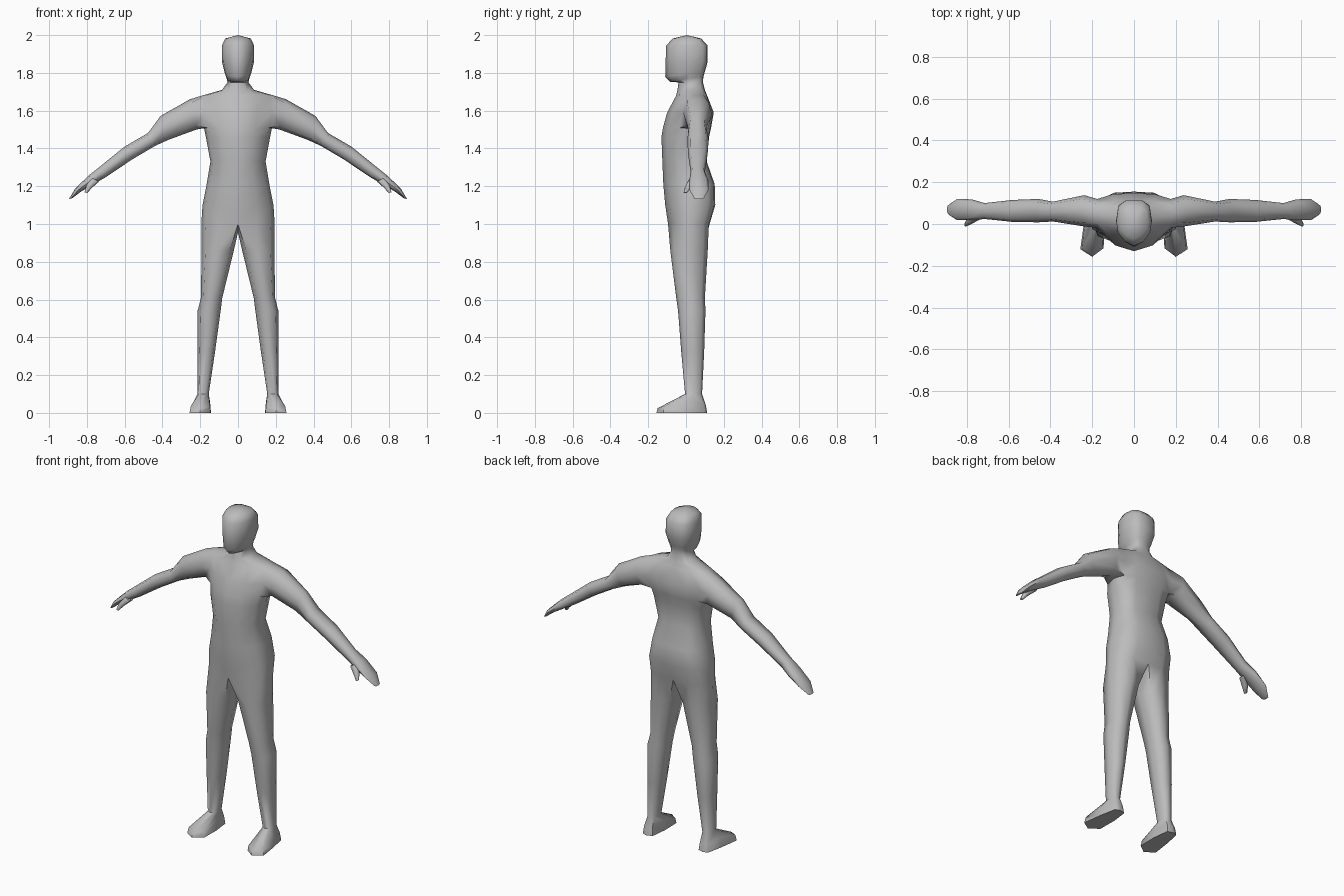
import bpy, bmesh, math
from mathutils import Vector

if "Cube" in bpy.data.objects:
    bpy.data.objects.remove(bpy.data.objects["Cube"])

bm = bmesh.new()


def add_ring(points):
    return [bm.verts.new(p) for p in points]


def bridge(r0, r1, closed=True, skip=()):
    n = len(r0)
    for j in range(n if closed else n - 1):
        if j not in skip:
            k = (j + 1) % n
            bm.faces.new((r0[j], r0[k], r1[k], r1[j]))


def loft(first, rings):
    for pts in rings:
        ring = add_ring(pts)
        bridge(first, ring)
        first = ring
    return first


def octagon(start, steps=8, diag=0.76):
    """Rounded eight-sided template, angles in 45 degree steps."""
    out = []
    for i in range(steps):
        a = math.radians(start + 45 * i)
        c, s = math.cos(a), math.sin(a)
        if abs(c) > 0.1 and abs(s) > 0.1:
            c, s = math.copysign(diag, c), math.copysign(diag, s)
        out.append((c, s))
    return out


# Half cross-section from front centre to back centre: (width, front, back)
HALF = [(0, 1, 0), (.52, .82, 0), (.9, .45, 0), (1, 0, 0),
        (.88, 0, .72), (.5, 0, .96), (0, 0, 1)]


def half_ring(z, w, yf, yb, ym, zf=None, zb=None):
    zf = z if zf is None else zf
    zb = z if zb is None else zb
    return [(w * x, ym + (yf - ym) * f + (yb - ym) * b,
             z + (zf - z) * f + (zb - z) * b) for x, f, b in HALF]


# Trunk, neck and head
trunk_rows = [
    (1.02, .193, -.095, .125, .02, 1.0, 1.0),
    (1.10, .188, -.11, .155, .02),
    (1.21, .166, -.12, .152, .02),
    (1.33, .146, -.125, .11, .01),
    (1.46, .17, -.13, .122, .02),
    (1.51, .18, -.122, .133, .04),
    (1.59, .20, -.10, .147, .05),
    (1.68, .19, -.052, .112, .05),
    (1.71, .085, -.045, .10, .03),
    (1.75, .056, -.04, .09, .03),
    (1.77, .06, -.085, .092, .02, 1.752, 1.78),
    (1.80, .07, -.11, .098, .02, 1.78, 1.80),
    (1.86, .085, -.108, .115, .02),
    (1.945, .085, -.105, .115, .01),
    (1.982, .068, -.07, .08, .01),
]
trunk = [add_ring(half_ring(*row)) for row in trunk_rows]
ARM_ROW = 5
for i in range(len(trunk) - 1):
    hole = (2, 3) if i in (ARM_ROW, ARM_ROW + 1) else ()
    bridge(trunk[i], trunk[i + 1], closed=False, skip=hole)
crown = bm.verts.new((0, .005, 2.0))
for j in range(6):
    bm.faces.new((trunk[-1][j], trunk[-1][j + 1], crown))

# Leg, continuing from the hip ring closed by a crotch point
LEG = octagon(225)


def leg_ring(z, xin, xout, yf, yb):
    cx, cy = (xin + xout) / 2, (yf + yb) / 2
    return [(cx + (xout - xin) / 2 * c, cy + (yb - yf) / 2 * s, z)
            for c, s in LEG]


crotch = bm.verts.new((0, .02, .955))
foot_top = [(.148, -.11, .03), (.2, -.15, .025), (.25, -.115, .035), (.235, 0, .06),
            (.215, .095, .045), (.19, .105, .04), (.16, .095, .045), (.148, 0, .06)]
sole = [(.145, -.115, 0), (.2, -.157, 0), (.257, -.12, 0), (.24, 0, 0),
        (.22, .10, 0), (.19, .112, 0), (.155, .10, 0), (.143, 0, 0)]
end = loft(trunk[0] + [crotch], [
    leg_ring(.86, .022, .193, -.083, .115),
    leg_ring(.61, .083, .196, -.052, .10),
    leg_ring(.54, .092, .214, -.042, .103),
    leg_ring(.32, .122, .214, -.025, .096),
    leg_ring(.10, .155, .214, -.005, .085),
    foot_top, sole])
bm.faces.new(end)

# Arm and hand, continuing from the shoulder opening
ARM = octagon(225)


def arm_ring(top, bottom, yf, yb):
    t, b = Vector(top), Vector(bottom)
    mid, half = (t + b) / 2, (t - b) / 2
    pts = []
    # order: front-low, low, back-low, back, back-high, high, front-high, front
    for c, s in ARM:
        p = mid + half * s
        pts.append((p.x, (yf + yb) / 2 + (yb - yf) / 2 * c, p.y))
    return pts


r0, r1, r2 = trunk[ARM_ROW:ARM_ROW + 3]
shoulder = [r0[2], r0[3], r0[4], r1[4], r2[4], r2[3], r2[2], r1[2]]
end = loft(shoulder, [
    arm_ring((.255, 1.66), (.22, 1.50), -.012, .138),
    arm_ring((.41, 1.572), (.365, 1.447), .012, .107),
    arm_ring((.476, 1.482), (.44, 1.413), .008, .12),
    arm_ring((.60, 1.41), (.56, 1.342), .01, .115),
    arm_ring((.73, 1.305), (.70, 1.248), .024, .10),
    arm_ring((.79, 1.257), (.762, 1.212), .018, .118),
    arm_ring((.862, 1.188), (.83, 1.172), .018, .12),
    arm_ring((.895, 1.132), (.878, 1.136), .045, .092)])
bm.faces.new(end)

# Thumb
root = add_ring(arm_ring((.775, 1.245), (.735, 1.225), .015, .06))
tip = loft(root, [arm_ring((.803, 1.205), (.775, 1.19), -.005, .03),
                  arm_ring((.812, 1.168), (.798, 1.163), -.012, .006)])
bm.faces.new(root)
bm.faces.new(tip)

bmesh.ops.recalc_face_normals(bm, faces=bm.faces[:])
mesh = bpy.data.meshes.new("body")
bm.to_mesh(mesh)
bm.free()

body = bpy.data.objects.new("body", mesh)
bpy.context.collection.objects.link(body)
grey = bpy.data.materials.new("plain grey")
grey.diffuse_color = (.5, .5, .5, 1)
grey.use_nodes = True
grey.node_tree.nodes["Principled BSDF"].inputs["Base Color"].default_value = grey.diffuse_color
mesh.materials.append(grey)

# Smooth shading, then the other half by mirroring
bpy.context.view_layer.objects.active = body
body.select_set(True)
mirror = body.modifiers.new("mirror", 'MIRROR')
mirror.use_clip = True
mirror.merge_threshold = .0005
bpy.ops.object.modifier_apply(modifier=mirror.name)
bm = bmesh.new()
bm.from_mesh(mesh)
bmesh.ops.recalc_face_normals(bm, faces=bm.faces[:])
bm.to_mesh(mesh)
bm.free()
bpy.ops.object.shade_smooth_by_angle(angle=math.radians(60))
